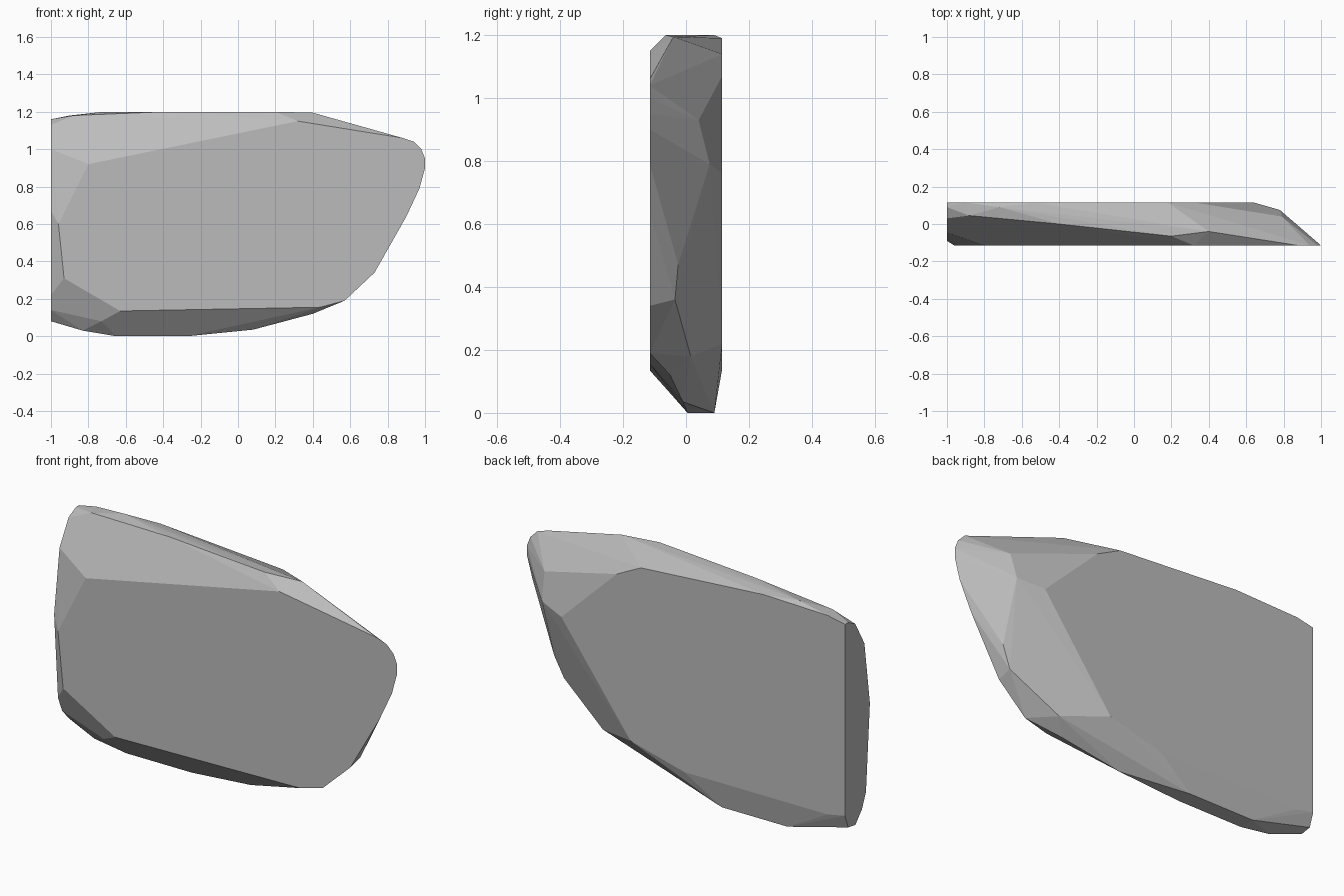
import bpy
import bmesh
import math

# Remove the default cube
default_cube = bpy.data.objects.get("Cube")
if default_cube:
    bpy.data.objects.remove(default_cube, do_unlink=True)


def make_material(name, colour):
    material = bpy.data.materials.new(name)
    material.use_nodes = True
    material.diffuse_color = colour
    shader = material.node_tree.nodes["Principled BSDF"]
    shader.inputs["Base Color"].default_value = colour
    shader.inputs["Roughness"].default_value = 0.9
    return material


def flat_outline(outline, depth):
    """Place an (x, z) outline on a plane of constant y."""
    return [(x, depth, z) for x, z in outline]


def end_outline(outline, position):
    """Place a (y, z) outline on a plane of constant x."""
    return [(position, y, z) for y, z in outline]


def build_chiselled_block(name, points, material):
    """Wrap the points in a convex skin and merge flat facets."""
    mesh = bpy.data.meshes.new(name)
    bm = bmesh.new()
    for point in points:
        bm.verts.new(point)
    hull = bmesh.ops.convex_hull(bm, input=bm.verts[:])
    unused = set(hull["geom_interior"]) | set(hull["geom_unused"])
    loose = [item for item in unused if isinstance(item, bmesh.types.BMVert)]
    bmesh.ops.delete(bm, geom=loose, context="VERTS")
    bmesh.ops.dissolve_limit(bm, angle_limit=math.radians(2),
                             verts=bm.verts[:], edges=bm.edges[:])
    bmesh.ops.recalc_face_normals(bm, faces=bm.faces[:])
    bm.to_mesh(mesh)
    bm.free()
    mesh.materials.append(material)
    block = bpy.data.objects.new(name, mesh)
    bpy.context.collection.objects.link(block)
    return block


# Broad front and back faces of the slab
half_depth = 0.115
front_face = flat_outline([
    (-.8, .92), (.32, 1.15), (.88, 1.06), (.94, 1.04), (.98, 1), (1, .95),
    (1, .9), (.97, .79), (.9, .64), (.73, .34), (.57, .19), (.44, .155),
    (-.63, .135), (-.93, .31), (-.96, .6)], -half_depth)
back_face = flat_outline([
    (-1, 1.16), (-.9, 1.18), (-.53, 1.19), (.18, 1.14), (.32, 1.07),
    (.64, .76), (.24, .22), (-.07, .14), (-.9, .14), (-1, .16)], half_depth)

# Broken flat end
broken_end = end_outline([
    (.09, 1.16), (.03, 1.13), (-.045, 1), (-.09, .67), (-.058, .22),
    (-.024, .14), (.03, .08), (.09, .09)], -1)

# Chipped corners along the upper edge
top_ridge = [(-.88, .045, 1.18), (-.72, .09, 1.2), (-.4, 0, 1.2),
             (.2, -.065, 1.2), (.4, -.04, 1.195)]

# Chipped corners of the tapering side
tapered_side = [(.79, .04, .93), (.78, .075, .79), (.78, -.025, .47),
                (.73, -.035, .36), (.47, .015, .18)]

# Narrow foot and the chips rising from it
foot = [(-.73, -.066, .08), (-.83, 0, .03), (-.65, .005, 0), (-.65, .09, 0),
        (-.27, .005, 0), (-.27, .09, 0), (.08, -.01, .035), (.4, -.05, .12)]

stone_grey = make_material("stone grey", (0.5, 0.5, 0.5, 1))
build_chiselled_block(
    "stone_slab",
    front_face + back_face + broken_end + top_ridge + tapered_side + foot,
    stone_grey)
